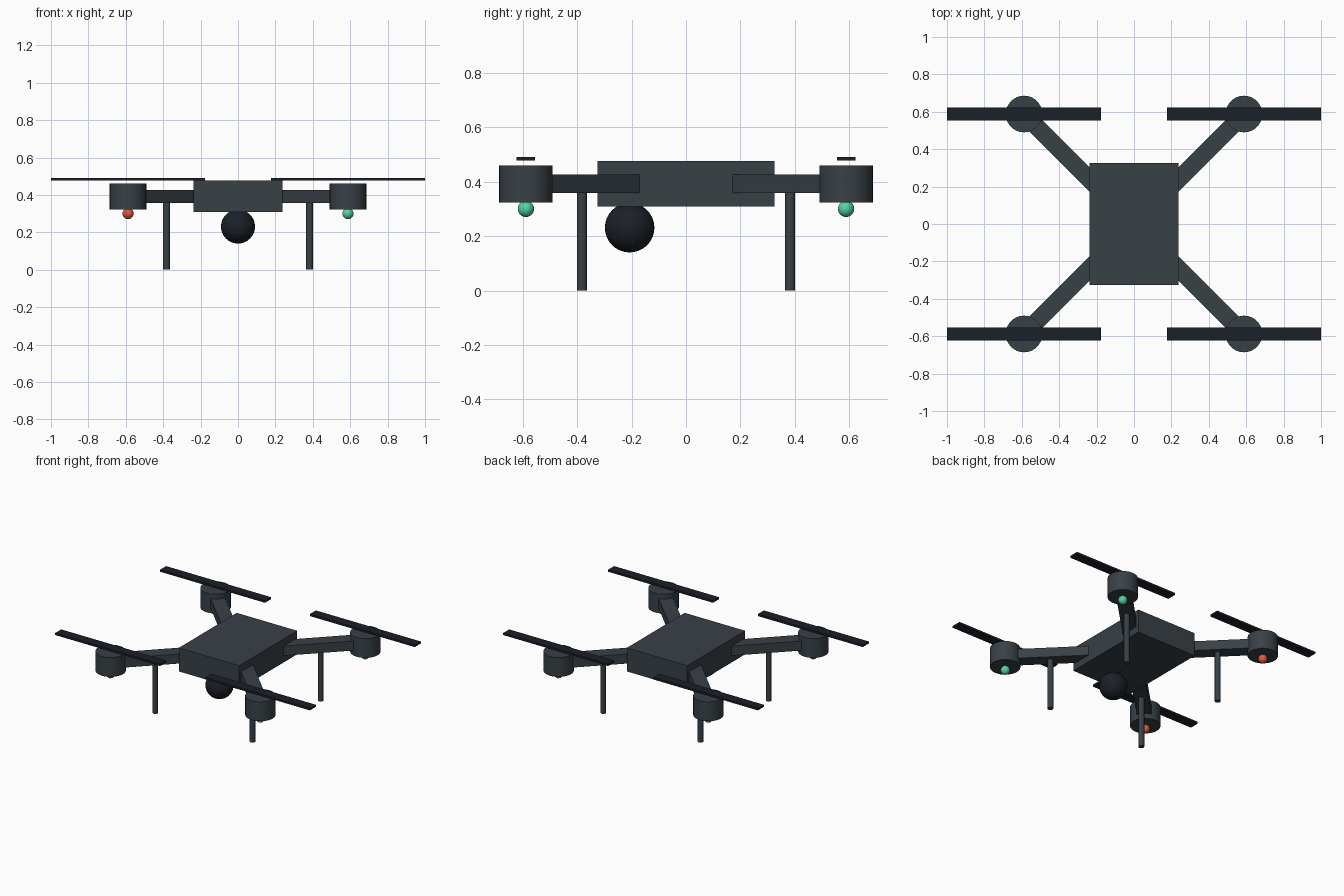
import bpy
from math import atan2, hypot, radians

if "Cube" in bpy.data.objects:
    bpy.data.objects.remove(bpy.data.objects["Cube"])


def material(name, rgb):
    m = bpy.data.materials.new(name)
    m.diffuse_color = (*rgb, 1)
    m.use_nodes = True
    m.node_tree.nodes["Principled BSDF"].inputs["Base Color"].default_value = m.diffuse_color
    return m


SHELL = material("shell_grey", (0.04, 0.052, 0.062))
DARK = material("dark", (0.011, 0.014, 0.021))
GREEN = material("green_light", (0.09, 0.65, 0.36))
RED = material("red_light", (0.72, 0.10, 0.045))


def finish(name, mat, smooth=False):
    ob = bpy.context.object
    ob.name = name
    ob.data.materials.append(mat)
    if smooth:
        bpy.ops.object.shade_smooth_by_angle(angle=radians(35))
    return ob


def box(name, loc, size, mat, turn=0):
    bpy.ops.mesh.primitive_cube_add(size=1, location=loc, rotation=(0, 0, turn))
    bpy.context.object.scale = size
    bpy.ops.object.transform_apply(location=False, rotation=False, scale=True)
    return finish(name, mat)


def cylinder(name, x, y, z0, z1, r, mat, sides):
    bpy.ops.mesh.primitive_cylinder_add(vertices=sides, radius=r, depth=z1 - z0,
                                        location=(x, y, (z0 + z1) / 2))
    return finish(name, mat, True)


def ball(name, loc, r, mat, segments=24):
    bpy.ops.mesh.primitive_uv_sphere_add(segments=segments, ring_count=segments // 2,
                                         radius=r, location=loc)
    return finish(name, mat, True)


# Central body and the camera ball under its nose
box("body", (0, 0, 0.393), (0.474, 0.65, 0.167), SHELL)
ball("camera_ball", (0, -0.207, 0.231), 0.091, DARK, 32)

# Four corner assemblies: arm, leg, motor, rotor blade, light
M = 0.588        # motor offset
INNER = 0.17     # arm start, inside the body
for sx, side in ((-1, "left"), (1, "right")):
    for sy, end in ((-1, "front"), (1, "back")):
        tag = f"{end}_{side}"
        mid = (M + INNER) / 2
        box(f"arm_{tag}", (sx * mid, sy * mid, 0.392),
            (hypot(M - INNER, M - INNER), 0.094, 0.068), SHELL, atan2(sy, sx))
        cylinder(f"leg_{tag}", sx * 0.382, sy * 0.382, 0, 0.37, 0.019, SHELL, 16)
        cylinder(f"motor_{tag}", sx * M, sy * M, 0.323, 0.46, 0.098, SHELL, 32)
        box(f"rotor_blade_{tag}", (sx * M, sy * M, 0.484), (0.824, 0.068, 0.014), DARK)
        ball(f"light_{tag}", (sx * M, sy * M, 0.30), 0.03, GREEN if sx > 0 else RED, 20)
